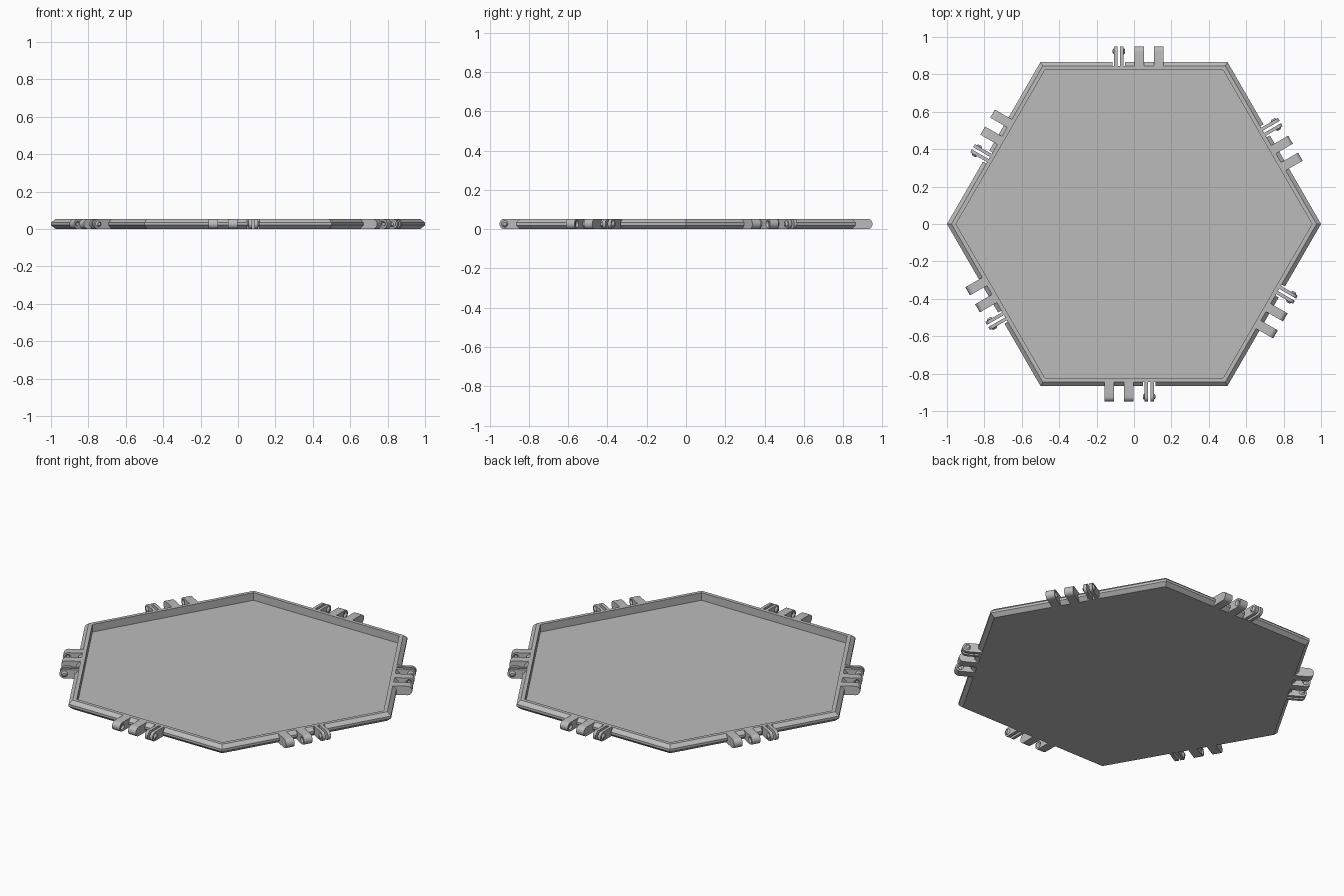
import bpy, bmesh, math
from mathutils import Matrix, Vector

if "Cube" in bpy.data.objects:
    bpy.data.objects.remove(bpy.data.objects["Cube"], do_unlink=True)

H = 0.053            # overall height
R = H / 2            # knuckle radius
PIVOT = 0.95 - R     # hinge axis distance from the centre
ROOT = 0.844         # where the hinge parts meet the rim
PIN = Vector((0, PIVOT, R))

grey = bpy.data.materials.new("plain grey")
grey.use_nodes = True
colour = (0.5, 0.5, 0.5, 1)
grey.diffuse_color = colour
grey.node_tree.nodes["Principled BSDF"].inputs["Base Color"].default_value = colour


def make(name, bm):
    bmesh.ops.recalc_face_normals(bm, faces=bm.faces)
    mesh = bpy.data.meshes.new(name)
    bm.to_mesh(mesh)
    bm.free()
    mesh.materials.append(grey)
    obj = bpy.data.objects.new(name, mesh)
    bpy.context.collection.objects.link(obj)
    return obj


def extrude_x(bm, outline, x0, x1):
    """Extrude a (y, z) outline from x0 to x1."""
    a = [bm.verts.new((x0, y, z)) for y, z in outline]
    b = [bm.verts.new((x1, y, z)) for y, z in outline]
    n = len(outline)
    bm.faces.new(a)
    bm.faces.new(b[::-1])
    for i in range(n):
        bm.faces.new((a[i], a[(i + 1) % n], b[(i + 1) % n], b[i]))


def cone_x(bm, x, side, depth, wide, narrow):
    """Truncated cone on the hinge axis, pointing along side * x."""
    turn = Matrix.Rotation(side * math.pi / 2, 4, 'Y')
    place = Matrix.Translation(PIN + Vector((x + side * depth / 2, 0, 0)))
    bmesh.ops.create_cone(bm, cap_ends=True, segments=20, radius1=wide,
                          radius2=narrow, depth=depth, matrix=place @ turn)


def cut(obj, cutter):
    cutter.hide_render = True
    mod = obj.modifiers.new("cut", 'BOOLEAN')
    mod.operation = 'DIFFERENCE'
    mod.solver = 'EXACT'
    mod.object = cutter
    bpy.context.view_layer.update()
    graph = bpy.context.evaluated_depsgraph_get()
    mesh = bpy.data.meshes.new_from_object(obj.evaluated_get(graph))
    obj.modifiers.clear()
    obj.data = mesh
    bpy.data.objects.remove(cutter, do_unlink=True)


def around(obj, name):
    """Repeat a part on all six sides."""
    for k in range(6):
        part = obj if k == 0 else bpy.data.objects.new(name, obj.data)
        if k:
            bpy.context.collection.objects.link(part)
        part.name = f"{name}_{k + 1}"
        part.rotation_euler.z = k * math.pi / 3


# Hexagonal tray: (apothem, height) profile with bevelled rim and sunken floor
profile = [(0.845, 0), (0.866, 0.02), (0.866, 0.034), (0.845, H), (0.824, H), (0.824, 0.008)]
bm = bmesh.new()
rings = []
for apothem, z in profile:
    r = apothem / math.cos(math.pi / 6)
    rings.append([bm.verts.new((r * math.cos(k * math.pi / 3), r * math.sin(k * math.pi / 3), z))
                  for k in range(6)])
for low, high in zip(rings, rings[1:]):
    for k in range(6):
        j = (k + 1) % 6
        bm.faces.new((low[k], low[j], high[j], high[k]))
bm.faces.new(rings[0][::-1])
bm.faces.new(rings[-1])
tray = make("hexagonal_tray", bm)

# Slots in the rim behind each snap clip
bm = bmesh.new()
for k in range(6):
    slot = Matrix.Rotation(k * math.pi / 3, 4, 'Z') @ Matrix.Translation((-0.081, 0.896, R))
    bmesh.ops.create_cube(bm, size=1, matrix=slot @ Matrix.Diagonal((0.068, 0.1, 0.2, 1)))
cut(tray, make("rim_slots", bm))

# Rounded side outline shared by knuckles and prongs
arc = [math.pi * (i / 12 - 0.5) for i in range(13)]
outline = [(PIVOT + R * math.cos(a), R + R * math.sin(a)) for a in arc]
outline += [(ROOT, H), (ROOT, 0)]

# Two solid knuckles with facing sockets
for name, x0, x1, side in (("inner_knuckle", 0.003, 0.053, 1), ("outer_knuckle", 0.108, 0.158, -1)):
    bm = bmesh.new()
    extrude_x(bm, outline, x0, x1)
    knuckle = make(name, bm)
    face = x1 if side > 0 else x0
    bm = bmesh.new()
    cone_x(bm, face + side * 0.002, -side, 0.012, 0.019, 0.009)
    cut(knuckle, make("socket_cutter", bm))
    around(knuckle, name)

# Split snap clip: two thin prongs with tapered bumps on the outside
for name, side in (("left_prong", 1), ("right_prong", -1)):
    bm = bmesh.new()
    near, far = -0.081 + side * 0.007, -0.081 + side * 0.025
    extrude_x(bm, outline, near, far)
    cone_x(bm, far - side * 0.001, side, 0.01, 0.018, 0.009)
    around(make(name, bm), name)

# Smooth the curved parts while keeping their edges crisp
bpy.ops.object.select_all(action='DESELECT')
for obj in bpy.context.collection.objects:
    if "knuckle" in obj.name or "prong" in obj.name:
        obj.select_set(True)
        bpy.context.view_layer.objects.active = obj
bpy.ops.object.shade_smooth_by_angle(angle=math.radians(30))
